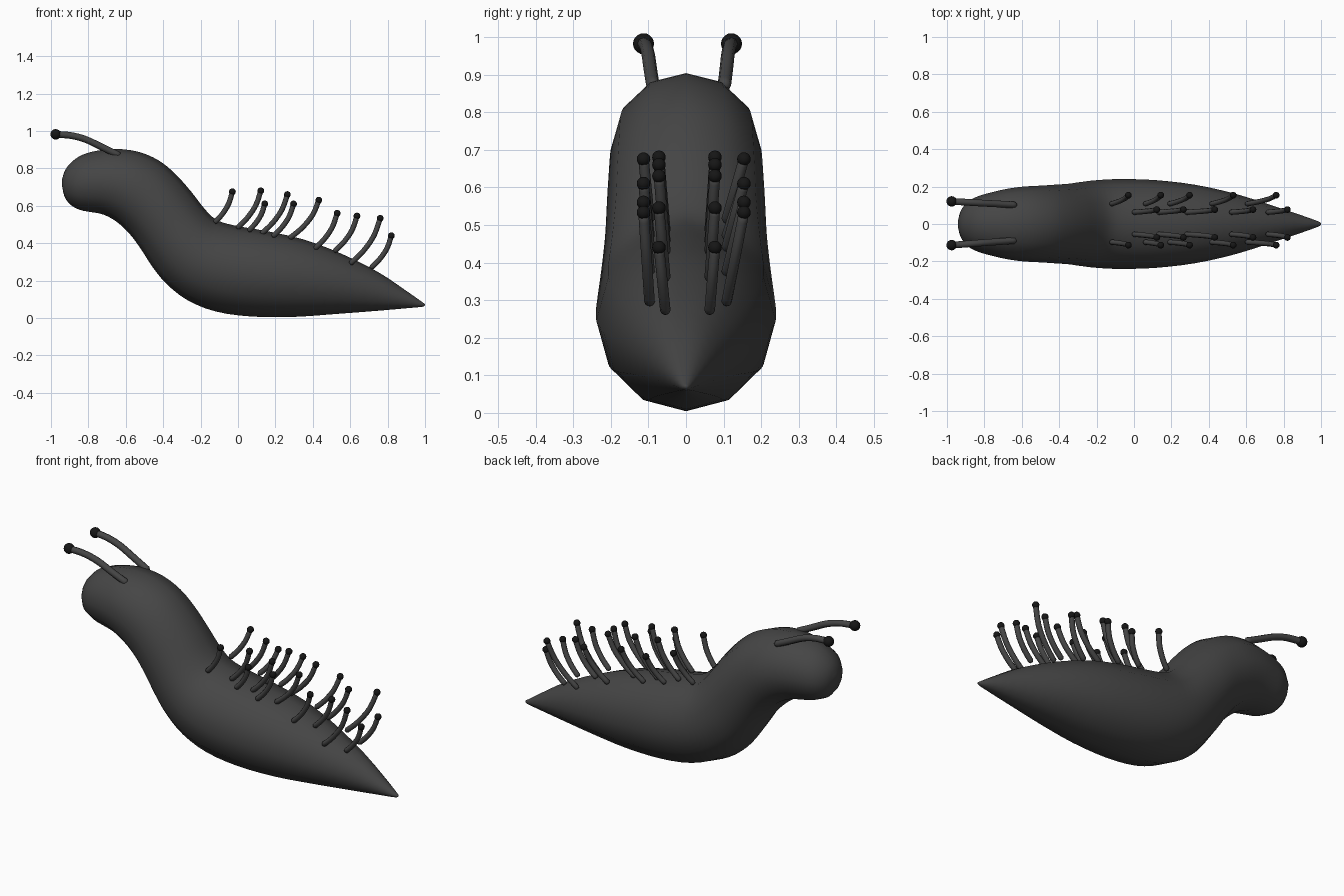
import bpy, bmesh, math
from mathutils import Vector

if "Cube" in bpy.data.objects:
    bpy.data.objects.remove(bpy.data.objects["Cube"])


def material(name, v):
    m = bpy.data.materials.new(name)
    m.diffuse_color = (v, v, v, 1)
    m.use_nodes = True
    m.node_tree.nodes["Principled BSDF"].inputs["Base Color"].default_value = m.diffuse_color
    return m


DARK = material("dark_skin", 0.06)
BLACK = material("black_tip", 0.008)


def finish(name, bm, mat):
    bmesh.ops.recalc_face_normals(bm, faces=bm.faces)
    me = bpy.data.meshes.new(name)
    bm.to_mesh(me)
    bm.free()
    for p in me.polygons:
        p.use_smooth = True
    me.materials.append(mat)
    ob = bpy.data.objects.new(name, me)
    bpy.context.collection.objects.link(ob)
    return ob


def loft(name, rings, mat):
    bm = bmesh.new()
    vr = [[bm.verts.new(p) for p in r] for r in rings]
    n = len(vr[0])
    for a, b in zip(vr, vr[1:]):
        for i in range(n):
            j = (i + 1) % n
            bm.faces.new((a[i], a[j], b[j], b[i]))
    bm.faces.new(vr[0])
    bm.faces.new(vr[-1])
    return finish(name, bm, mat)


def ball(name, c, r):
    bm = bmesh.new()
    bmesh.ops.create_uvsphere(bm, u_segments=16, v_segments=10, radius=r)
    bmesh.ops.translate(bm, verts=bm.verts, vec=c)
    return finish(name, bm, BLACK)


def spline(keys, t):
    # Catmull-Rom through lists of values
    i = min(int(t), len(keys) - 2)
    f = t - i
    k = [keys[max(0, min(len(keys) - 1, i + d))] for d in (-1, 0, 1, 2)]
    return [0.5 * (2 * b + (c - a) * f + (2 * a - 5 * b + 4 * c - d) * f * f
                   + (3 * b - a - 3 * c + d) * f ** 3) for a, b, c, d in zip(*k)]


def tube(name, keys, r, sides=8, steps=4):
    n = (len(keys) - 1) * steps
    pts = [Vector(spline(keys, i / steps)) for i in range(n + 1)]
    rings = []
    for i, p in enumerate(pts):
        t = (pts[min(i + 1, n)] - pts[max(i - 1, 0)]).normalized()
        u = t.cross(Vector((0, 1, 0))).normalized()
        v = t.cross(u)
        ang = [2 * math.pi * s / sides for s in range(sides)]
        if i == 0:  # rounded base
            rings.append([p - t * r * 0.6 + (u * math.cos(a) + v * math.sin(a)) * r * 0.6 for a in ang])
        rings.append([p + (u * math.cos(a) + v * math.sin(a)) * r for a in ang])
    return loft(name, rings, DARK)


# Body: each ring is top x, top z, bottom x, bottom z, half width
BODY = [
    (-0.942, 0.735, -0.942, 0.715, 0.012), (-0.925, 0.79, -0.928, 0.65, 0.07),
    (-0.885, 0.838, -0.895, 0.605, 0.118), (-0.83, 0.873, -0.845, 0.578, 0.147),
    (-0.75, 0.895, -0.79, 0.567, 0.167), (-0.65, 0.904, -0.72, 0.553, 0.187),
    (-0.53, 0.888, -0.65, 0.515, 0.20), (-0.42, 0.84, -0.58, 0.45, 0.205),
    (-0.33, 0.765, -0.52, 0.37, 0.21), (-0.25, 0.675, -0.455, 0.27, 0.215),
    (-0.18, 0.585, -0.38, 0.18, 0.225), (-0.115, 0.525, -0.27, 0.095, 0.235),
    (-0.02, 0.495, -0.12, 0.035, 0.24), (0.15, 0.465, 0.07, 0.008, 0.235),
    (0.35, 0.42, 0.30, 0.006, 0.21), (0.55, 0.345, 0.53, 0.022, 0.162),
    (0.75, 0.245, 0.74, 0.038, 0.097), (0.90, 0.145, 0.90, 0.052, 0.045),
    (0.985, 0.085, 0.985, 0.06, 0.014), (1.0, 0.075, 1.0, 0.068, 0.004),
]
rings = []
for i in range((len(BODY) - 1) * 3 + 1):
    xt, zt, xb, zb, w = spline(BODY, i / 3)
    mid = Vector(((xt + xb) / 2, 0, (zt + zb) / 2))
    up = Vector((xt, 0, zt)) - mid
    rings.append([mid + up * math.cos(a) + Vector((0, w * math.sin(a), 0))
                  for a in (math.tau * s / 12 for s in range(12))])
loft("body", rings, DARK)

# Head feelers with eye balls
for side, y0, y1 in (("left", -0.088, -0.113), ("right", 0.102, 0.121)):
    prof = [(-0.64, 0.872), (-0.72, 0.91), (-0.81, 0.953), (-0.89, 0.975), (-0.975, 0.982)]
    path = [(x, y0 + (y1 - y0) * i / 4, z) for i, (x, z) in enumerate(prof)]
    tube("feeler_" + side, path, 0.018)
    ball("eye_" + side, path[-1], 0.028)

# Back stalks: base x, base z, tip x, tip z
OUTER = [(-0.12, 0.515, -0.03, 0.675), (0.06, 0.47, 0.143, 0.61), (0.19, 0.44, 0.297, 0.61),
         (0.415, 0.375, 0.53, 0.56), (0.605, 0.295, 0.76, 0.533)]
INNER = [(0.0, 0.485, 0.122, 0.68), (0.13, 0.455, 0.264, 0.66), (0.28, 0.43, 0.432, 0.63),
         (0.52, 0.36, 0.636, 0.545), (0.715, 0.272, 0.82, 0.44)]
ROWS = [("outer_right", OUTER, 0.108, 0.154), ("inner_right", INNER, 0.063, 0.077),
        ("inner_left", INNER, -0.055, -0.072), ("outer_left", OUTER, -0.097, -0.113)]
for row, stalks, y0, y1 in ROWS:
    for n, (x0, z0, x1, z1) in enumerate(stalks, 1):
        path = [(x0 + (x1 - x0) * fx, y0 + (y1 - y0) * fz, z0 + (z1 - z0) * fz)
                for fx, fz in ((0, 0), (0.4, 0.25), (0.78, 0.6), (1, 1))]
        tube(f"stalk_{row}_{n}", path, 0.014, steps=3)
        ball(f"stalk_tip_{row}_{n}", path[-1], 0.018)
